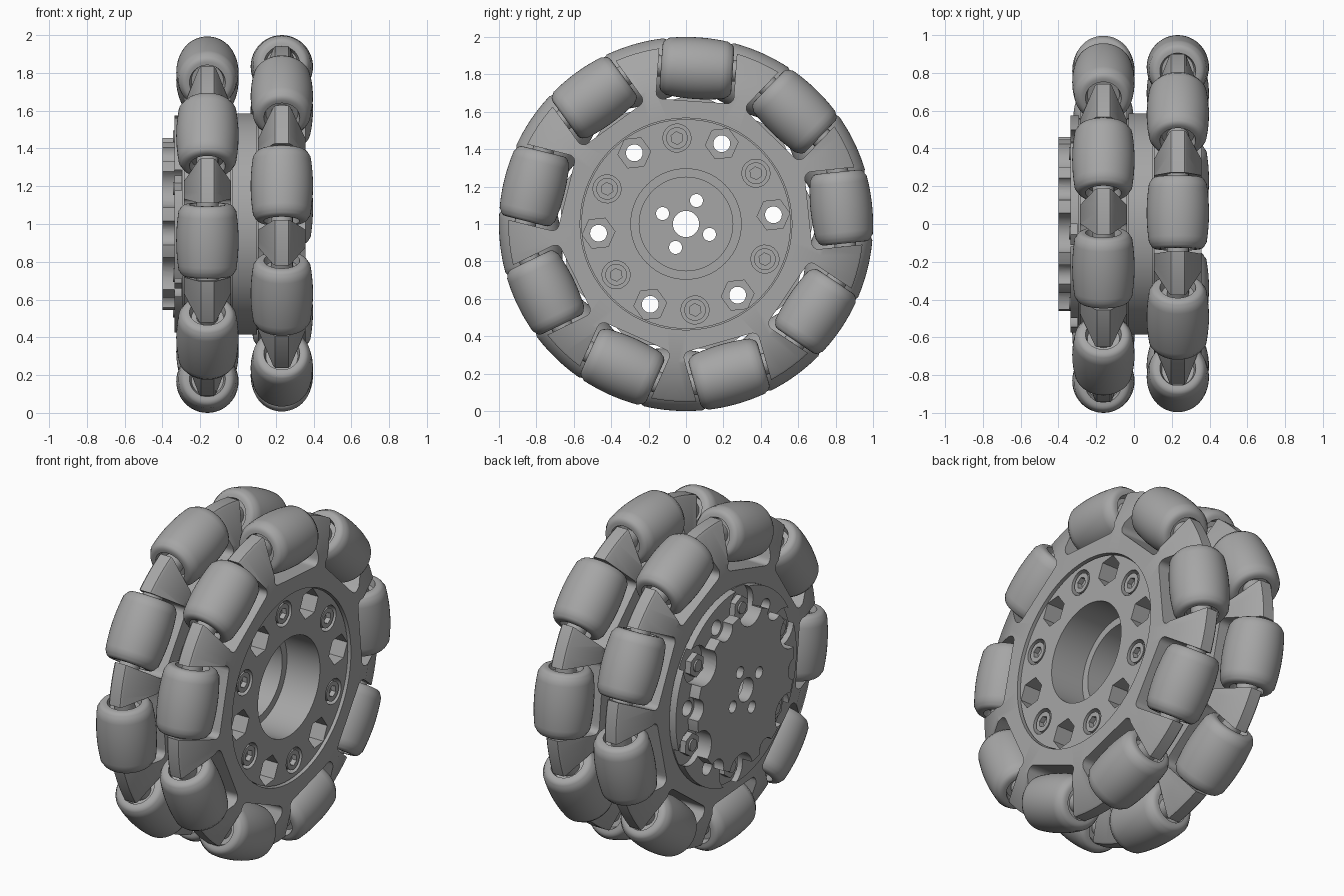
import bpy, bmesh
from math import cos, sin, pi, radians, sqrt
from mathutils import Matrix

cube = bpy.data.objects.get("Cube")
if cube:
    bpy.data.objects.remove(cube)

grey = bpy.data.materials.new("plain_grey")
grey.use_nodes = True
grey.diffuse_color = (0.38, 0.38, 0.38, 1)
grey.node_tree.nodes["Principled BSDF"].inputs["Base Color"].default_value = (0.38, 0.38, 0.38, 1)

CENTRE = Matrix.Translation((0, 0, 1))


def turn(deg):
    return Matrix.Rotation(radians(deg), 4, 'X')


def shift(x=0, y=0, z=0):
    return Matrix.Translation((x, y, z))


def lathe(bm, profile, steps, m=Matrix()):
    """Revolve a closed (radius, x) profile around the X axis."""
    rings = []
    for i in range(steps):
        a = 2 * pi * i / steps
        rings.append([bm.verts.new(m @ shift(x, r * cos(a), r * sin(a)).to_translation())
                      for r, x in profile])
    n = len(profile)
    for i in range(steps):
        a, b = rings[i], rings[(i + 1) % steps]
        for j in range(n):
            k = (j + 1) % n
            bm.faces.new((a[j], a[k], b[k], b[j]))


def rod(bm, radius, x0, x1, m=Matrix(), sides=24):
    """Capped prism along X between x0 and x1."""
    along = Matrix.Rotation(pi / 2, 4, 'Y')
    bmesh.ops.create_cone(bm, cap_ends=True, segments=sides, radius1=radius, radius2=radius,
                          depth=x1 - x0, matrix=m @ shift((x0 + x1) / 2) @ along)


def finish(bm, name, m=CENTRE, angle=30):
    bmesh.ops.recalc_face_normals(bm, faces=bm.faces)
    mesh = bpy.data.meshes.new(name)
    bm.to_mesh(mesh)
    bm.free()
    mesh.materials.append(grey)
    mesh.shade_smooth()
    mesh.set_sharp_from_angle(angle=radians(angle))
    return place(mesh, name, m)


def place(mesh, name, m):
    ob = bpy.data.objects.new(name, mesh)
    ob.matrix_world = m
    bpy.context.scene.collection.objects.link(ob)
    return ob


def cut(ob, bm):
    """Subtract the cutter solids from the object and bake the result."""
    cutter = finish(bm, "cutter", ob.matrix_world)
    cutter.hide_render = True
    mod = ob.modifiers.new("cut", 'BOOLEAN')
    mod.object, mod.operation, mod.solver = cutter, 'DIFFERENCE', 'EXACT'
    mod.use_self = True
    bpy.context.view_layer.update()
    baked = bpy.data.meshes.new_from_object(ob.evaluated_get(bpy.context.evaluated_depsgraph_get()))
    ob.modifiers.clear()
    ob.data = baked
    baked.shade_smooth()
    baked.set_sharp_from_angle(angle=radians(30))
    bpy.data.objects.remove(cutter)


# Hub: stepped drum, open bore at one side and mounting plate at the other
bm = bmesh.new()
lathe(bm, [(.07, -.4), (.46, -.4), (.46, -.335), (.575, -.335), (.575, -.292), (.56, -.292),
           (.56, -.03), (.585, -.03), (.585, .1), (.56, .1), (.56, .34), (.295, .34),
           (.295, .12), (.25, .12), (.25, -.33), (.07, -.33)], 96)
hub = finish(bm, "hub")
HEX, SCREW = [6 + 60 * i for i in range(6)], [36 + 60 * i for i in range(6)]
bm = bmesh.new()
for a in range(66, 400, 90):                       # small plate holes
    rod(bm, .035, -.5, -.2, turn(a) @ shift(y=.137))
for a in HEX:                                      # through holes
    rod(bm, .045, -.5, .5, turn(a) @ shift(y=.47))
for a in SCREW:                                    # screw counterbores and nut notches
    rod(bm, .075, .29, .5, turn(a) @ shift(y=.462))
    rod(bm, .11, -.5, -.3, turn(a) @ shift(y=.48))
cut(hub, bm)
bm = bmesh.new()
for a in HEX:                                      # hexagon pockets and rear scallops
    rod(bm, .088, .2, .5, turn(a) @ shift(y=.47), 6)
    rod(bm, .065, -.5, -.336, turn(a) @ shift(y=.47))
cut(hub, bm)

# Screws with hexagon sockets, and nuts on the rear
bm = bmesh.new()
for a in SCREW:
    m = turn(a) @ shift(y=.462)
    rod(bm, .058, .28, .335, m)
    rod(bm, .07, -.335, -.295, m, 6)
    rod(bm, .035, -.345, -.3, m)
screws = finish(bm, "screws_and_nuts")
bm = bmesh.new()
for a in SCREW:
    rod(bm, .034, .305, .4, turn(a) @ shift(y=.462), 6)
cut(screws, bm)

# Roller: barrel whose outer curve follows the wheel rim
R, HALF, FILLET = .835, .192, .035
end = sqrt(1 - HALF ** 2) - R
outer = [(sqrt(1 - t * t) - R, t) for t in [(HALF - FILLET) * i / 6 for i in range(-6, 7)]]
corner = [(end - FILLET * (1 - cos(a)), HALF - FILLET * (1 - sin(a)))
          for a in [pi / 2 * i / 5 for i in range(1, 6)]]
low = [(r, -x) for r, x in reversed(corner)]
bm = bmesh.new()
lathe(bm, [(.03, -HALF + .04), (.085, -HALF + .04), (.095, -HALF)] + low + outer + corner
      + [(.095, HALF), (.085, HALF - .04), (.03, HALF - .04)], 48)
roller_ob = finish(bm, "roller")
roller = roller_ob.data
bpy.data.objects.remove(roller_ob)

# Axle with a bushing at each end
bm = bmesh.new()
rod(bm, .03, -.25, .25)
for s in (-1, 1):
    rod(bm, .058, s * .18 - .028, s * .18 + .028)
axle_ob = finish(bm, "axle")
axle = axle_ob.data
bpy.data.objects.remove(axle_ob)


def pocket(bm, deg):
    """Box with rounded inner corners that clears one roller."""
    r, w, f = .658, .208, .035
    arc = [(r + f - f * cos(a), w - f + f * sin(a)) for a in [pi / 2 * i / 5 for i in range(6)]]
    pts = arc + [(1.2, w), (1.2, -w)] + [(y, -z) for y, z in reversed(arc)]
    m = turn(deg)
    face = bm.faces.new([bm.verts.new(m @ shift(-.3, y, z).to_translation()) for y, z in pts])
    new = bmesh.ops.extrude_face_region(bm, geom=[face])["geom"]
    bmesh.ops.translate(bm, vec=(.6, 0, 0),
                        verts=[v for v in new if isinstance(v, bmesh.types.BMVert)])


# Two roller rings, the second turned by half a step
for side, x, start in (("left", .232, 6), ("right", -.162, 26)):
    bm = bmesh.new()
    lathe(bm, [(.566, -.125), (.74, -.125), (.94, -.045), (.95, -.035),
               (.95, .035), (.94, .045), (.74, .125), (.566, .125)], 108)
    ring = finish(bm, side + "_spoked_ring", CENTRE @ shift(x))
    angles = [start + 40 * i for i in range(9)]
    for group in (angles[0::3], angles[1::3], angles[2::3]):
        bm = bmesh.new()
        for a in group:
            pocket(bm, a)
        cut(ring, bm)
    along = Matrix.Rotation(pi / 2, 4, 'Y')
    for i, a in enumerate(angles):
        m = CENTRE @ shift(x) @ turn(a) @ shift(y=R) @ along
        place(roller, f"{side}_roller_{i + 1}", m)
        place(axle, f"{side}_axle_{i + 1}", m)
